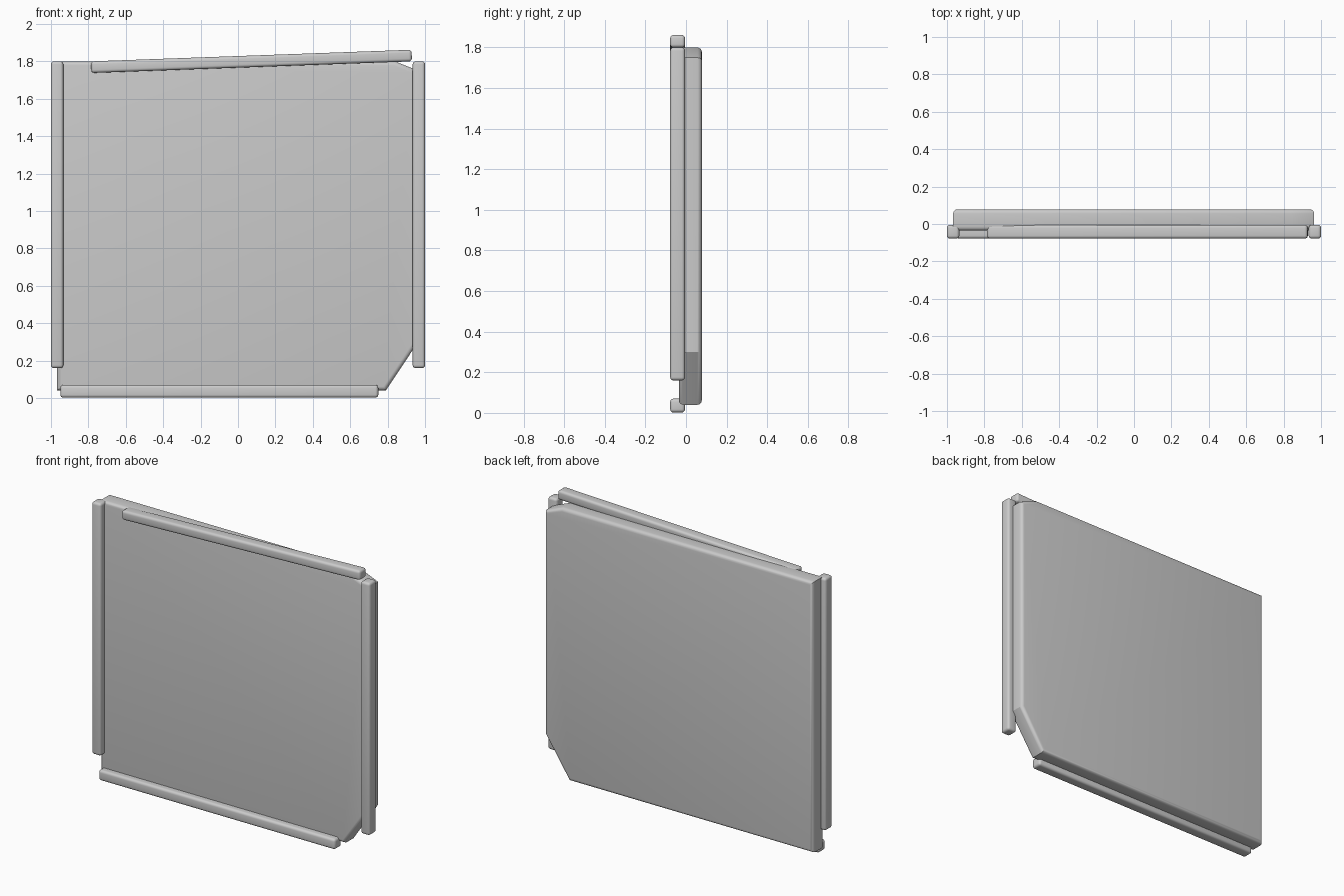
import bpy, bmesh, math
from mathutils import Matrix

if "Cube" in bpy.data.objects:
    bpy.data.objects.remove(bpy.data.objects["Cube"])

grey = bpy.data.materials.new("plain grey")
grey.diffuse_color = (0.6, 0.6, 0.6, 1)
grey.use_nodes = True
grey.node_tree.nodes["Principled BSDF"].inputs["Base Color"].default_value = grey.diffuse_color


def finish(name, bm, edges, radius):
    """Round the chosen edges and turn the mesh into a smooth-shaded object."""
    bmesh.ops.bevel(bm, geom=edges, offset=radius, segments=4, profile=0.5,
                    affect='EDGES', clamp_overlap=True)
    bmesh.ops.recalc_face_normals(bm, faces=bm.faces)
    mesh = bpy.data.meshes.new(name)
    bm.to_mesh(mesh)
    bm.free()
    mesh.materials.append(grey)
    ob = bpy.data.objects.new(name, mesh)
    bpy.context.collection.objects.link(ob)
    bpy.ops.object.select_all(action='DESELECT')
    ob.select_set(True)
    bpy.context.view_layer.objects.active = ob
    bpy.ops.object.shade_smooth_by_angle(angle=math.radians(30))
    return ob


def bar(name, x, z, length, width, angle=0):
    """Rounded trim strip centred at x, z; length runs along x before turning."""
    bm = bmesh.new()
    bmesh.ops.create_cube(bm, size=1)
    bmesh.ops.scale(bm, vec=(length, 0.073, width), verts=bm.verts)
    ob = finish(name, bm, bm.edges[:], 0.016)
    ob.data.transform(Matrix.Translation((x, -0.0415, z))
                      @ Matrix.Rotation(-angle, 4, 'Y'))


# Main panel with two clipped corners and rounded rims
outline = [(-0.967, 0.04), (0.79, 0.04), (0.963, 0.30),
           (0.963, 1.75), (0.84, 1.80), (-0.967, 1.80)]
bm = bmesh.new()
front = bm.faces.new([bm.verts.new((x, -0.035, z)) for x, z in outline])
back = bmesh.ops.extrude_face_region(bm, geom=[front], use_keep_orig=True)
for v in back["geom"]:
    if isinstance(v, bmesh.types.BMVert):
        v.co.y = 0.078
rims = [e for e in bm.edges if abs(e.verts[0].co.y - e.verts[1].co.y) < 0.001]
finish("panel", bm, rims, 0.022)

# Trim strips around the front
bar("left_strip", -0.967, 0.98, 1.64, 0.066, math.pi / 2)
bar("right_strip", 0.967, 0.98, 1.64, 0.066, math.pi / 2)
bar("bottom_strip", -0.10, 0.036, 1.70, 0.068)
bar("top_strip", 0.072, 1.80, 1.715, 0.062, math.atan2(0.062, 1.715))
